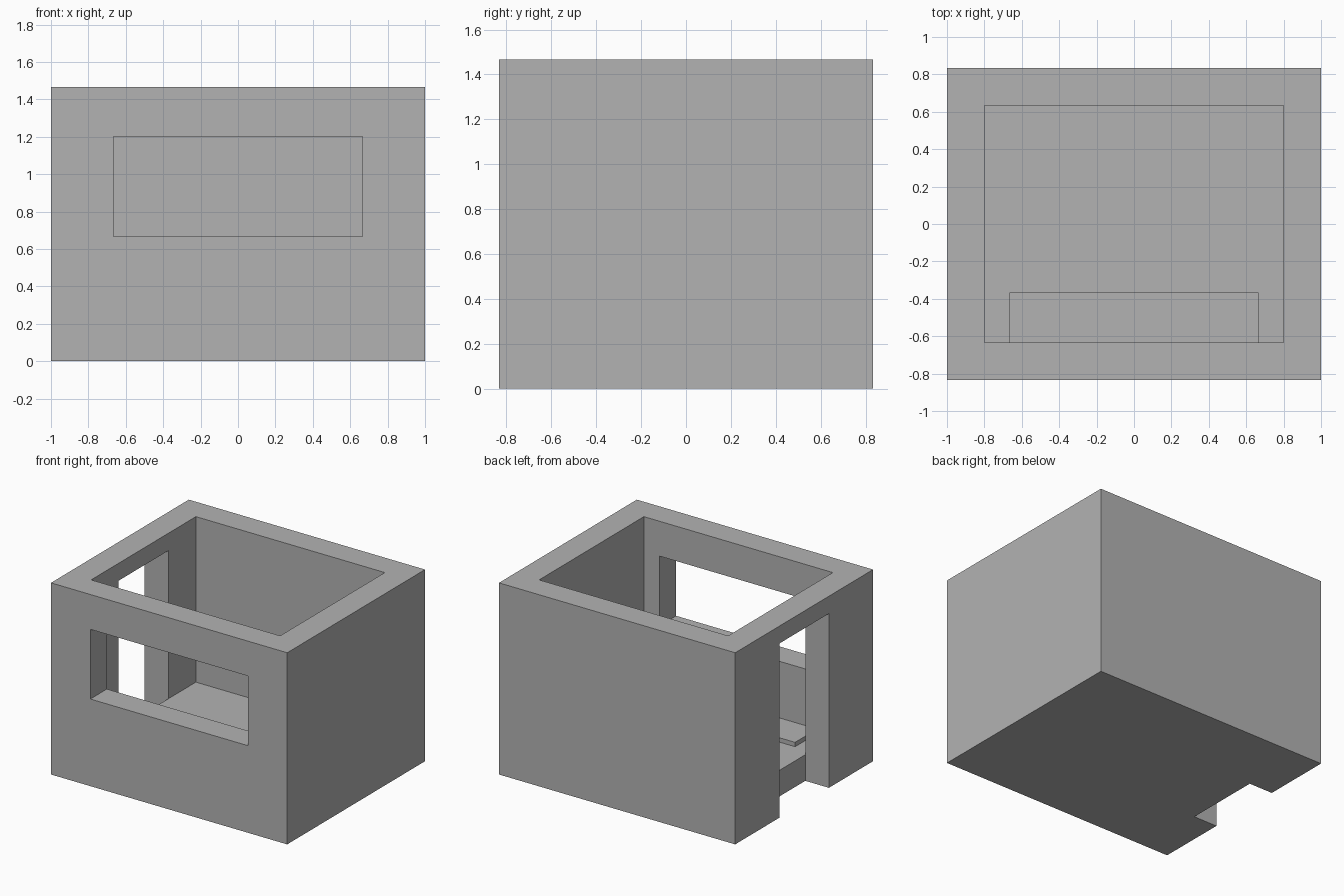
import bpy

if "Cube" in bpy.data.objects:
    bpy.data.objects.remove(bpy.data.objects["Cube"], do_unlink=True)

U = 1 / 15  # building module
W, D, H = 30 * U, 25 * U, 22 * U
WALL = 3 * U

grey = bpy.data.materials.new("plain_grey")
grey.use_nodes = True
colour = (0.45, 0.45, 0.45, 1)
grey.diffuse_color = colour
grey.node_tree.nodes["Principled BSDF"].inputs["Base Color"].default_value = colour


def box(name, low, high):
    """Box between two corners."""
    centre = [(a + b) / 2 for a, b in zip(low, high)]
    bpy.ops.mesh.primitive_cube_add(size=1, location=centre)
    ob = bpy.context.object
    ob.name = name
    ob.scale = [b - a for a, b in zip(low, high)]
    bpy.ops.object.transform_apply(location=True, rotation=False, scale=True)
    ob.data.materials.append(grey)
    return ob


def cut(target, name, low, high):
    """Subtract a hidden box from the target."""
    cutter = box(name, low, high)
    cutter.hide_render = True
    mod = target.modifiers.new(name, "BOOLEAN")
    mod.operation = "DIFFERENCE"
    mod.solver = "EXACT"
    mod.object = cutter
    bpy.context.view_layer.objects.active = target
    bpy.ops.object.modifier_apply(modifier=name)
    bpy.data.objects.remove(cutter, do_unlink=True)


# Walls and floor in one block
x, y = W / 2, D / 2
house = box("walls_and_floor", (-x, -y, 0), (x, y, H))

# Open-topped room
cut(house, "room", (WALL - x, WALL - y, WALL), (x - WALL, y - WALL, H + 1))

# Wide front window
cut(house, "window_opening", (-10 * U, -y - 1, 10 * U), (10 * U, WALL - y + 0.1, 18 * U))

# Doorway through the side wall, down to the ground
cut(house, "door_opening", (-x - 1, -4.5 * U, -1), (WALL - x, 4.5 * U, 20 * U))

# Low slab on the floor below the window
box("floor_slab", (-10 * U, WALL - y, WALL), (10 * U, WALL - y + 4 * U, WALL + U / 2))
